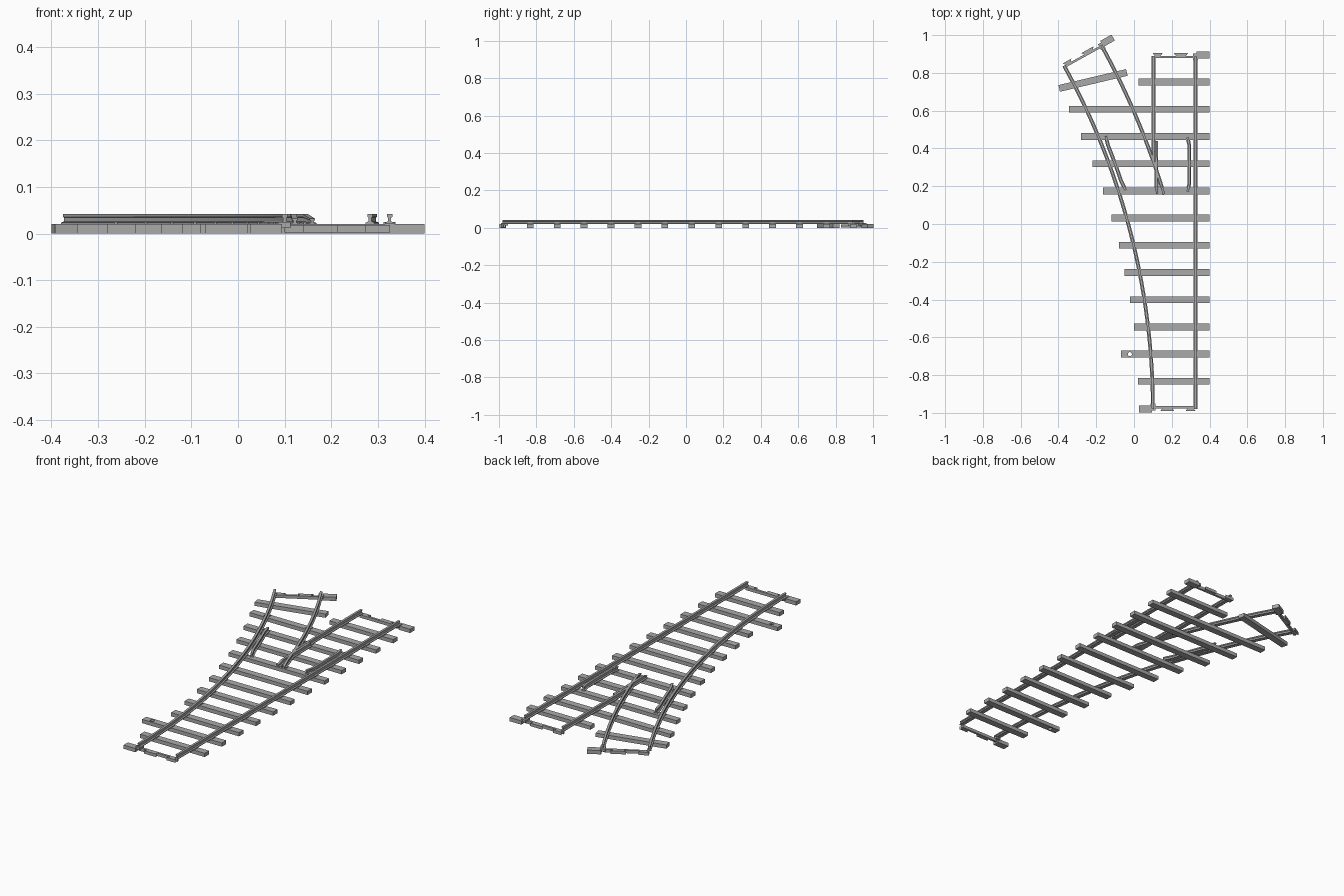
import bpy, bmesh, math
from mathutils import Vector, Matrix

cube = bpy.data.objects.get("Cube")
if cube:
    bpy.data.objects.remove(cube, do_unlink=True)

grey = bpy.data.materials.new("track grey")
grey.use_nodes = True
colour = (0.4, 0.4, 0.4, 1)
grey.diffuse_color = colour
grey.node_tree.nodes["Principled BSDF"].inputs["Base Color"].default_value = colour

SLEEPER_TOP = 0.02
RAIL_TOP = 0.042
LEFT, RIGHT = 0.1, 0.325          # rail positions of the straight track
MID = (LEFT + RIGHT) / 2
START, END = -0.98, 0.89
RADIUS = 3.75                     # left curved rail
CX = LEFT - RADIUS                # centre of the curve
TURN = math.radians(29)


def finish(name, bm):
    bmesh.ops.recalc_face_normals(bm, faces=bm.faces)
    mesh = bpy.data.meshes.new(name)
    bm.to_mesh(mesh)
    bm.free()
    mesh.materials.append(grey)
    ob = bpy.data.objects.new(name, mesh)
    bpy.context.collection.objects.link(ob)
    return ob


def prism(name, outline, z0, z1, place=Matrix()):
    """Extrude a plan outline between two heights."""
    bm = bmesh.new()
    face = bm.faces.new([bm.verts.new((x, y, z0)) for x, y in outline])
    side = bmesh.ops.extrude_face_region(bm, geom=[face])["geom"]
    for v in side:
        if isinstance(v, bmesh.types.BMVert):
            v.co.z = z1
    bm.transform(place)
    return finish(name, bm)


def block(name, x0, x1, y0, y1, z0, z1, place=Matrix()):
    return prism(name, [(x0, y0), (x1, y0), (x1, y1), (x0, y1)], z0, z1, place)


def arc(radius, a0, a1, n):
    return [(CX + radius * math.cos(a0 + (a1 - a0) * i / n),
             START + radius * math.sin(a0 + (a1 - a0) * i / n)) for i in range(n + 1)]


def angle_at(radius, y):
    return math.asin((y - START) / radius)


# Half of the rail section: foot, web and head
HALF = [(0.010, 0.020), (0.010, 0.0235), (0.0035, 0.026),
        (0.0035, 0.034), (0.006, 0.036), (0.006, RAIL_TOP)]
SECTION = HALF + [(-x, z) for x, z in reversed(HALF)]


def rail(name, path, low_start=False):
    """Sweep the rail section along a plan path."""
    bm = bmesh.new()
    pts = [Vector(p) for p in path]
    rings = []
    for i, p in enumerate(pts):
        d = (pts[min(i + 1, len(pts) - 1)] - pts[max(i - 1, 0)]).normalized()
        squash = 0.55 if low_start and i == 0 else 1
        rings.append([bm.verts.new((p.x + d.y * x, p.y - d.x * x,
                                    SLEEPER_TOP + (z - SLEEPER_TOP) * squash))
                      for x, z in SECTION])
    n = len(SECTION)
    for a, b in zip(rings, rings[1:]):
        for k in range(n):
            bm.faces.new((a[k], a[(k + 1) % n], b[(k + 1) % n], b[k]))
    bm.faces.new(rings[0])
    bm.faces.new(rings[-1])
    return finish(name, bm)


# Running rails
INNER = RADIUS + RIGHT - LEFT
rail("straight_right_rail", [(RIGHT, START), (RIGHT, END)])
rail("straight_left_rail", [(LEFT + 0.003, 0.32), (LEFT + 0.003, END)])
rail("curved_left_rail", arc(RADIUS, 0, TURN, 28))
rail("curved_right_rail", arc(INNER, angle_at(INNER, 0.155), TURN, 16), low_start=True)

# Guard rails with flared ends, and the wing rail at the crossing
rail("straight_guard_rail", [(0.283, 0.17), (0.292, 0.21), (0.292, 0.42), (0.283, 0.46)])
guard = arc(RADIUS + 0.03, angle_at(RADIUS, 0.17), angle_at(RADIUS, 0.455), 6)
guard[0] = (guard[0][0] + 0.008, guard[0][1])
guard[-1] = (guard[-1][0] + 0.008, guard[-1][1])
rail("curved_guard_rail", guard)
rail("wing_rail", [(0.122, 0.16), (0.119, 0.20), (0.116, 0.44)], low_start=True)


# Sleepers get longer as the branch spreads
HALF_WIDTH = 0.018
PITCH = 0.144
lefts = [0.02, -0.07, 0, -0.022, -0.05, -0.08, -0.12, -0.165, -0.22, -0.28, -0.345, 0.025]
sleepers = []
for i, x0 in enumerate(lefts):
    y = -0.833 + i * PITCH
    sleepers.append(block(f"sleeper_{i + 1}", x0, 0.4, y - HALF_WIDTH, y + HALF_WIDTH,
                          0, SLEEPER_TOP))
    # Rail chairs under each rail crossing this sleeper
    spots = [RIGHT]
    if y > 0.32:
        spots.append(LEFT + 0.003)
    if x0 < 0.024:
        spots.append(CX + RADIUS * math.cos(angle_at(RADIUS, y)))
    if y > 0.15 and x0 < 0:
        spots.append(CX + INNER * math.cos(angle_at(INNER, y)))
    for x in spots:
        block("rail_chair", x - 0.013, x + 0.013, y - 0.011, y + 0.011,
              SLEEPER_TOP - 0.001, SLEEPER_TOP + 0.005)

branch = Matrix.Translation((-0.217, 0.76, 0)) @ Matrix.Rotation(math.radians(13.3), 4, 'Z')
block("branch_sleeper", -0.184, 0.184, -HALF_WIDTH, HALF_WIDTH, 0, SLEEPER_TOP, branch)

# Pin hole in the sleeper that carries the lever
bpy.ops.mesh.primitive_cylinder_add(vertices=12, radius=0.011, depth=0.1,
                                    location=(-0.022, -0.833 + PITCH, 0.01))
cutter = bpy.context.object
cutter.name = "pin_hole_cutter"
cutter.hide_render = True
lever = sleepers[1]
cut = lever.modifiers.new("pin_hole", 'BOOLEAN')
cut.object = cutter
cut.solver = 'EXACT'
bpy.context.view_layer.objects.active = lever
bpy.ops.object.modifier_apply(modifier=cut.name)
bpy.data.objects.remove(cutter, do_unlink=True)


def end_connector(name, x, y, turn):
    """Tie strip, interlocking tabs and half sleeper at a track end (outward is +y)."""
    place = Matrix.Translation((x, y, 0)) @ Matrix.Rotation(turn, 4, 'Z')
    reach = (RIGHT - LEFT) / 2
    block(name + "_strip", -reach, reach, -0.012, 0, 0.002, 0.018, place)
    for cx, wide in ((0.036, 0.037), (-0.087, 0.026)):
        prism(name + "_tab", [(cx - wide + 0.014, -0.004), (cx + wide - 0.014, -0.004),
                              (cx + wide, 0.014), (cx - wide, 0.014)], 0.002, 0.018, place)
    block(name + "_half_sleeper", reach + 0.006, 0.187, -0.014, 0.022, 0, SLEEPER_TOP, place)
    block(name + "_joiner", reach - 0.013, reach + 0.013, -0.025, 0.012, 0.012, 0.025, place)


end_connector("front_end", MID, START + 0.004, math.pi)
end_connector("back_end", MID, END, 0)
mid_radius = (RADIUS + INNER) / 2
end_connector("branch_end", CX + mid_radius * math.cos(TURN),
              START + mid_radius * math.sin(TURN), TURN)
